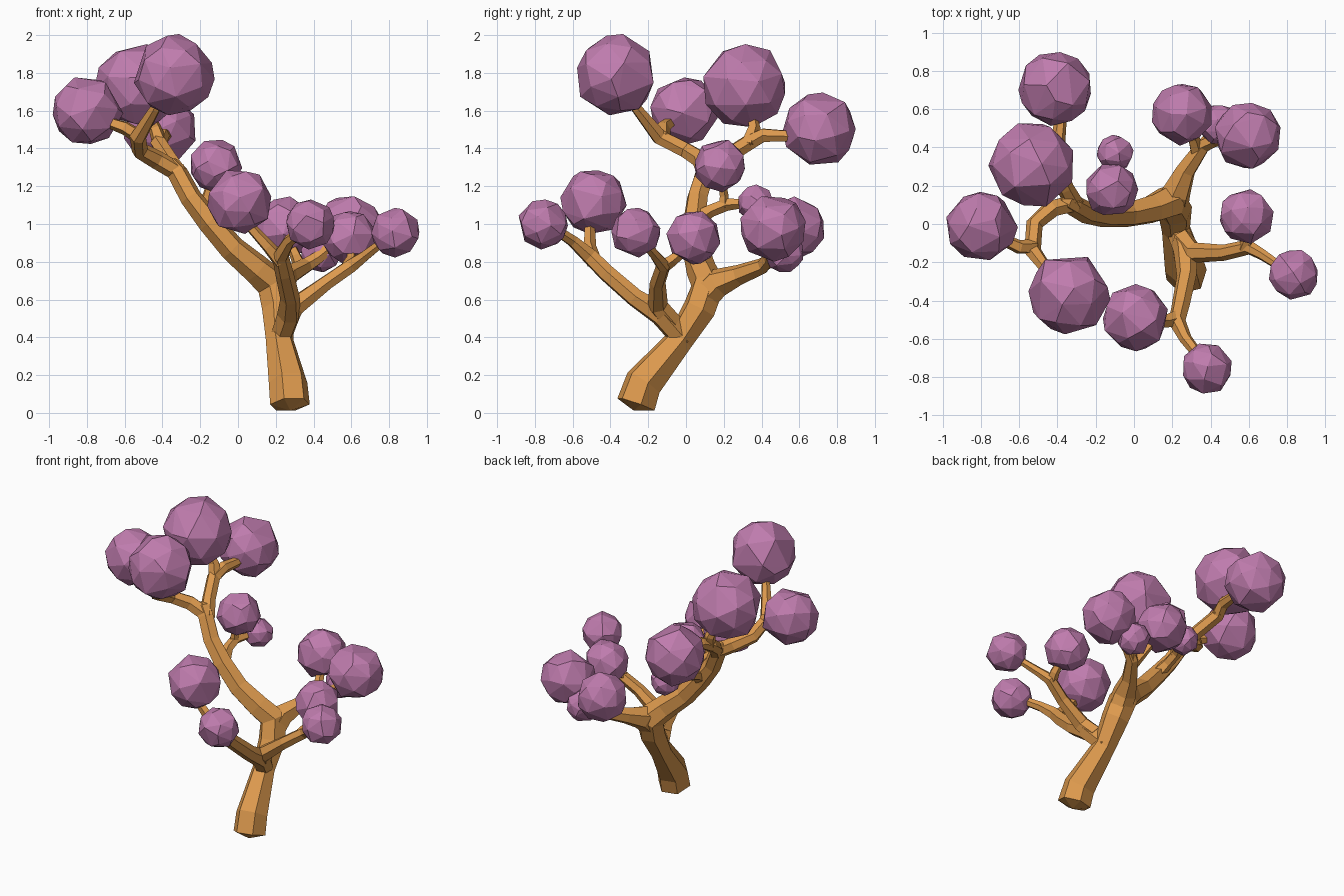
import bpy, bmesh, math, random
from mathutils import Vector, Euler

random.seed(4)


def material(name, col):
    m = bpy.data.materials.new(name)
    m.diffuse_color = (*col, 1)
    return m


BARK = material("bark", (0.72, 0.32, 0.075))
LEAF = material("leaf", (0.52, 0.20, 0.42))


def finish(name, bm, mat):
    bmesh.ops.recalc_face_normals(bm, faces=bm.faces)
    me = bpy.data.meshes.new(name)
    bm.to_mesh(me)
    bm.free()
    me.materials.append(mat)
    ob = bpy.data.objects.new(name, me)
    bpy.context.collection.objects.link(ob)
    return ob


def limb(name, pts, sides=6, foot=0.02):
    """Tapered faceted tube through (x, y, z, radius) points, pointed caps."""
    bm = bmesh.new()
    P = [Vector(p[:3]) for p in pts]
    n = len(P)
    rings, side = [], Vector((1, 0.25, 0))
    for i in range(n):
        a, b = P[max(i - 1, 0)], P[min(i + 1, n - 1)]
        t = (b - a).normalized()
        side = side - t * side.dot(t)
        if side.length < 0.1:
            side = t.orthogonal()
        side.normalize()
        up = t.cross(side)
        ring = []
        for k in range(sides):
            w = 2 * math.pi * k / sides
            ring.append(bm.verts.new(P[i] + pts[i][3] * (side * math.cos(w) + up * math.sin(w))))
        rings.append(ring)
    for r, s in zip(rings, rings[1:]):
        for k in range(sides):
            j = (k + 1) % sides
            bm.faces.new((r[k], r[j], s[j], s[k]))
    for ring, p, d in ((rings[0], P[0], P[0] - P[1]), (rings[-1], P[-1], P[-1] - P[-2])):
        tip = bm.verts.new(p + d.normalized() * foot)
        for k in range(sides):
            bm.faces.new((ring[k], ring[(k + 1) % sides], tip))
    return finish(name, bm, BARK)


def blob(name, x, y, z, r):
    """Irregular low-poly leaf ball."""
    bm = bmesh.new()
    bmesh.ops.create_icosphere(bm, subdivisions=2, radius=r * 1.02)
    rot = Euler([random.uniform(0, 6) for _ in range(3)]).to_matrix()
    for v in bm.verts:
        v.co = rot @ v.co * random.uniform(0.97, 1.03) + Vector((x, y, z))
    ob = finish(name, bm, LEAF)
    d = ob.modifiers.new("facets", 'DECIMATE')
    d.ratio = 0.7


# trunk and the main leaning bough
limb("trunk", [(.275, -.265, .045, .108), (.265, -.225, .16, .105), (.22, -.03, .39, .075),
               (.215, .07, .55, .09), (.19, .12, .68, .095), (.10, .08, .76, .08),
               (-.03, .05, .87, .07), (-.15, .045, 1.01, .065), (-.25, .06, 1.14, .058),
               (-.32, .10, 1.27, .055), (-.36, .12, 1.32, .045)], foot=0.035)

# upper left crown
limb("crown_front_branch", [(-.31, .11, 1.27, .05), (-.43, .08, 1.34, .05), (-.52, .0, 1.39, .045),
                            (-.53, -.14, 1.46, .045), (-.44, -.26, 1.61, .03), (-.41, -.30, 1.68, .025)])
limb("crown_left_twig", [(-.52, -.12, 1.46, .04), (-.60, -.12, 1.51, .038), (-.69, -.08, 1.54, .03)], 5)
limb("crown_back_branch", [(-.31, .10, 1.26, .05), (-.36, .19, 1.34, .045), (-.42, .33, 1.43, .045),
                           (-.40, .41, 1.47, .04), (-.38, .57, 1.465, .03)])
limb("crown_top_twig", [(-.41, .33, 1.42, .045), (-.44, .36, 1.51, .035), (-.47, .35, 1.58, .025)], 5)

# small twigs behind the bough
limb("middle_twig", [(-.15, .05, 1.02, .05), (-.17, .13, 1.07, .035), (-.17, .22, 1.105, .035),
                     (-.12, .33, 1.11, .022)], 5)
limb("middle_top_twig", [(-.17, .20, 1.09, .03), (-.165, .20, 1.15, .025), (-.14, .19, 1.23, .02)], 5)

# back branch
limb("back_branch", [(.20, .08, .60, .085), (.22, .17, .69, .08), (.27, .28, .73, .055),
                     (.36, .41, .78, .042), (.42, .44, .82, .038), (.52, .45, .90, .03)])
limb("back_left_twig", [(.33, .38, .77, .04), (.31, .45, .82, .032), (.28, .52, .89, .025)], 5)
limb("back_low_twig", [(.36, .41, .78, .035), (.43, .49, .83, .025)], 5)

# front branch and its right fork
limb("front_branch", [(.22, -.01, .38, .06), (.27, -.13, .52, .065), (.275, -.27, .61, .052),
                      (.245, -.42, .74, .048), (.225, -.51, .83, .045), (.27, -.60, .91, .033),
                      (.34, -.69, .97, .028)])
limb("front_left_twig", [(.23, -.49, .80, .045), (.16, -.51, .88, .035), (.06, -.51, .99, .028)], 5)
limb("right_branch", [(.25, -.08, .48, .06), (.31, -.15, .57, .055), (.47, -.15, .69, .042),
                      (.60, -.12, .78, .04), (.67, -.16, .83, .03), (.76, -.22, .90, .025)])
limb("right_back_twig", [(.58, -.13, .77, .038), (.60, -.07, .81, .032), (.60, -.01, .86, .025)], 5)

# leaf balls
for i, b in enumerate([
        (-.53, .31, 1.73, .22), (-.80, -.01, 1.60, .18), (-.34, -.37, 1.79, .21),
        (-.41, .71, 1.50, .19), (-.12, .18, 1.31, .137), (-.10, .37, 1.11, .095),
        (.01, -.49, 1.12, .17), (.38, -.755, 1.0, .13), (.59, .04, .93, .14),
        (.835, -.265, .955, .128), (.25, .575, .98, .158), (.595, .46, .98, .172),
        (.44, .52, .85, .105)]):
    blob(f"leaf_ball_{i + 1}", *b)
